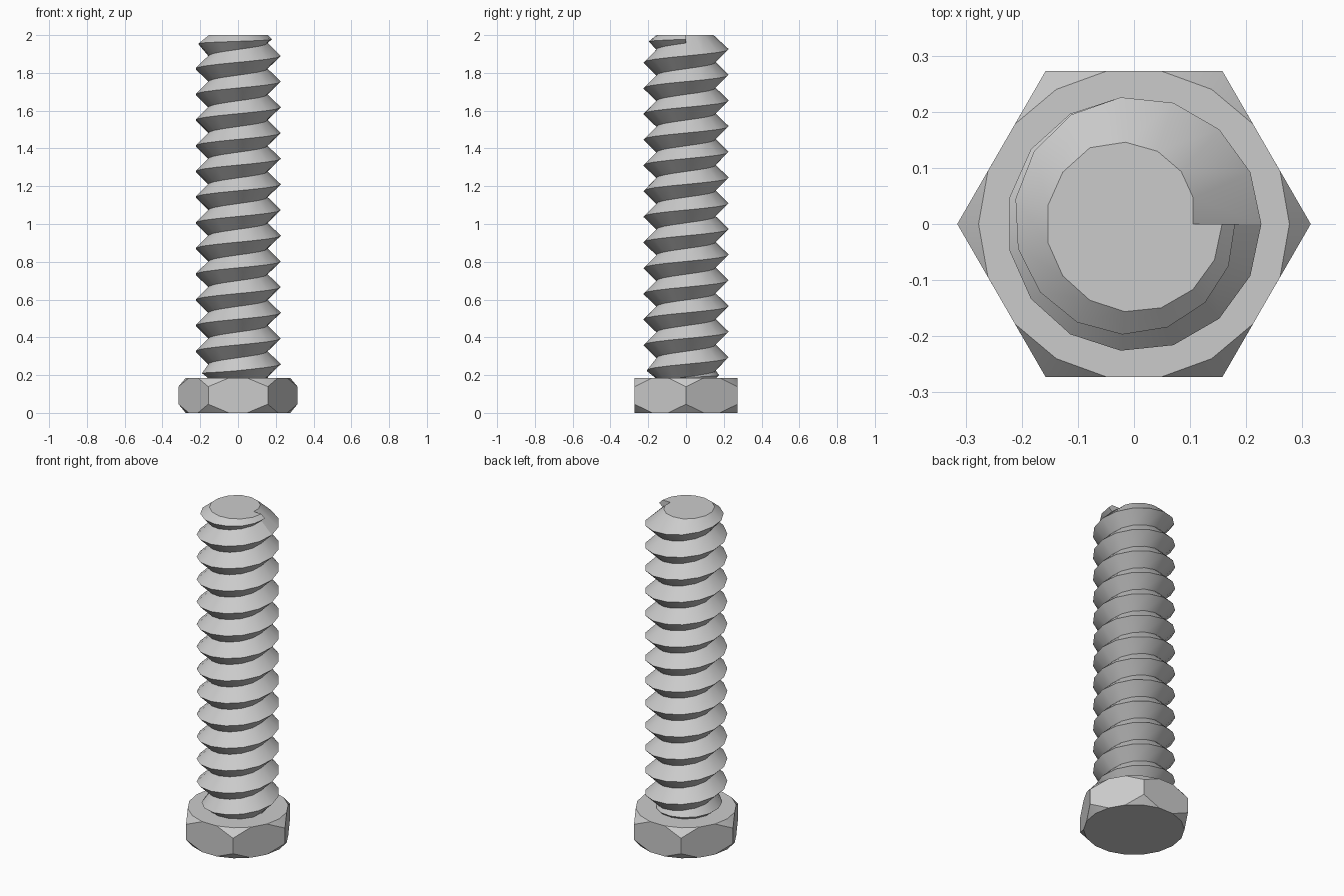
import bpy, bmesh, math

cube = bpy.data.objects.get("Cube")
if cube:
    bpy.data.objects.remove(cube, do_unlink=True)

steel = bpy.data.materials.new("steel grey")
steel.use_nodes = True
GREY = (0.6, 0.6, 0.6, 1)
steel.diffuse_color = GREY
steel.node_tree.nodes["Principled BSDF"].inputs["Base Color"].default_value = GREY


def polar(r, deg, z):
    a = math.radians(deg)
    return (r * math.cos(a), r * math.sin(a), z)


def finish(bm, name):
    bmesh.ops.recalc_face_normals(bm, faces=bm.faces)
    me = bpy.data.meshes.new(name)
    bm.to_mesh(me)
    bm.free()
    me.materials.append(steel)
    ob = bpy.data.objects.new(name, me)
    bpy.context.collection.objects.link(ob)
    bpy.ops.object.select_all(action='DESELECT')
    ob.select_set(True)
    bpy.context.view_layer.objects.active = ob
    bpy.ops.object.shade_smooth_by_angle(angle=math.radians(30))


# Hexagonal head, corners chamfered to an 18-sided circle at both ends
HEAD = 0.185
bm = bmesh.new()
rings = {}
for key, z, zc in (("low", 0.0, 0.046), ("high", HEAD, 0.139)):
    circle = [bm.verts.new(polar(0.277, 20 * i, z)) for i in range(18)]
    corner = [bm.verts.new(polar(0.315, 60 * i, zc)) for i in range(6)]
    rings[key] = (circle, corner)
    bm.faces.new(circle)
    for i in range(6):
        for j in (-1, 0):
            bm.faces.new((corner[i], circle[(3 * i + j) % 18], circle[(3 * i + j + 1) % 18]))
(lc, lk), (hc, hk) = rings["low"], rings["high"]
for i in range(6):
    a, b, n = 3 * i + 1, 3 * i + 2, (i + 1) % 6
    bm.faces.new((lk[i], lc[a], lc[b], lk[n], hk[n], hc[b], hc[a], hk[i]))
finish(bm, "hex_head")

# Threaded shank: one V-shaped helix, fading in at the head and out at the tip
SEG, TURNS, PITCH = 15, 14, 0.136
ROOT, CREST, TOP = 0.157, 0.227, 2.0
N = SEG * TURNS


def crest_point(i):
    t = i / SEG
    r, z = CREST, 0.122 + PITCH * t
    if t < 1:                                  # fade in
        r = 0.158 + (CREST - 0.158) * t
        z = max(z, 0.188 + 0.042 * t)
    u = t - (TURNS - 1)
    if u > 0.3:                                # fade out
        r = CREST - 0.047 * (u - 0.3) / 0.7
        z = min(z, 1.934 + 0.044 * u)
    return polar(r, 360 * t, z)


bm = bmesh.new()
crest = [bm.verts.new(crest_point(i)) for i in range(N + 1)]
root = [bm.verts.new(polar(ROOT, 360 * i / SEG, max(0.18, 0.054 + PITCH * i / SEG)))
        for i in range(N + 1)]
# Rim of the flat tip, widening to the root radius
rim = [bm.verts.new(polar(min(ROOT, 0.105 + 0.0104 * k), 360 * k / SEG, TOP))
       for k in range(SEG + 1)]
upper = root[:N] + rim
for i in range(N):
    bm.faces.new((root[i], root[i + 1], crest[i + 1], crest[i]))
    if i + SEG + 1 == N:                       # last flank before the tip joins the root line
        bm.faces.new((crest[i], crest[i + 1], root[N], root[N - 1]))
    else:
        bm.faces.new((crest[i], crest[i + 1], upper[i + SEG + 1], upper[i + SEG]))
# Flat tip, the step where the thread stops, and the closed lower end
bm.faces.new(rim)
bm.faces.new((root[N], crest[N], rim[SEG], rim[0]))
bm.faces.new((root[0], crest[0], root[SEG]))
bm.faces.new(root[:SEG + 1])
finish(bm, "threaded_shank")
